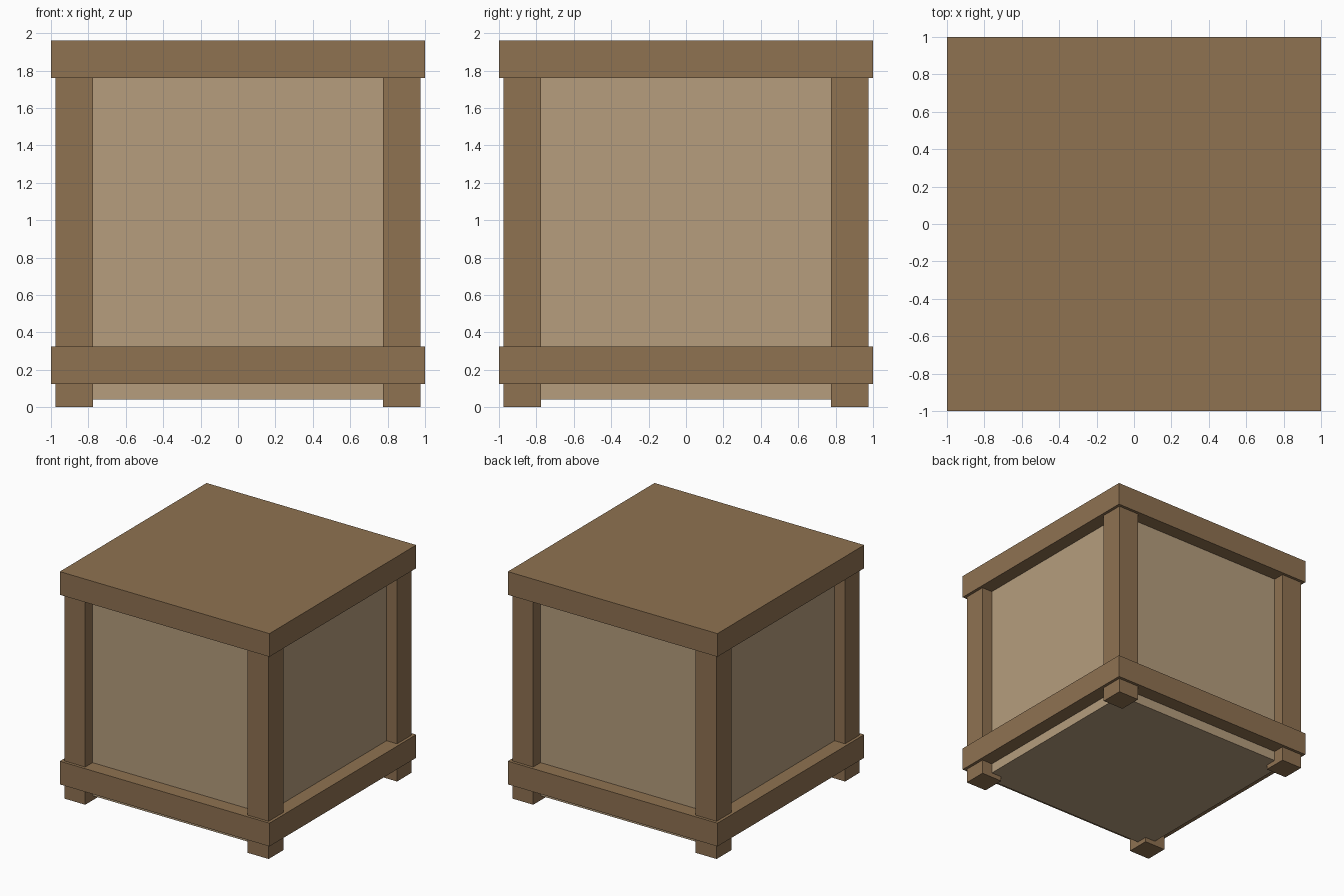
import bpy

if "Cube" in bpy.data.objects:
    bpy.data.objects.remove(bpy.data.objects["Cube"])


def material(name, color):
    m = bpy.data.materials.new(name)
    m.diffuse_color = (*color, 1)
    m.use_nodes = True
    m.node_tree.nodes["Principled BSDF"].inputs["Base Color"].default_value = m.diffuse_color
    return m


frame_wood = material("frame_wood", (0.275, 0.168, 0.083))
panel_wood = material("panel_wood", (0.465, 0.337, 0.205))


def block(name, x, y, z0, z1, width, mat):
    """Square upright block centred on x, y between heights z0 and z1."""
    bpy.ops.mesh.primitive_cube_add(size=1, location=(x, y, (z0 + z1) / 2))
    ob = bpy.context.object
    ob.name = name
    ob.scale = (width, width, z1 - z0)
    bpy.ops.object.transform_apply(location=False, rotation=False, scale=True)
    ob.data.materials.append(mat)
    return ob


# Recessed panel body
block("panel_body", 0, 0, 0.04, 1.80, 1.75, panel_wood)

# Lid and lower rail, both overhanging the posts
block("lid", 0, 0, 1.76, 1.96, 2.0, frame_wood)
block("lower_rail", 0, 0, 0.125, 0.325, 2.0, frame_wood)

# Corner posts, running down to form the feet
for side_x, sx in (("left", -1), ("right", 1)):
    for side_y, sy in (("front", -1), ("back", 1)):
        block(f"{side_y}_{side_x}_post", sx * 0.875, sy * 0.875,
              0, 1.78, 0.2, frame_wood)
